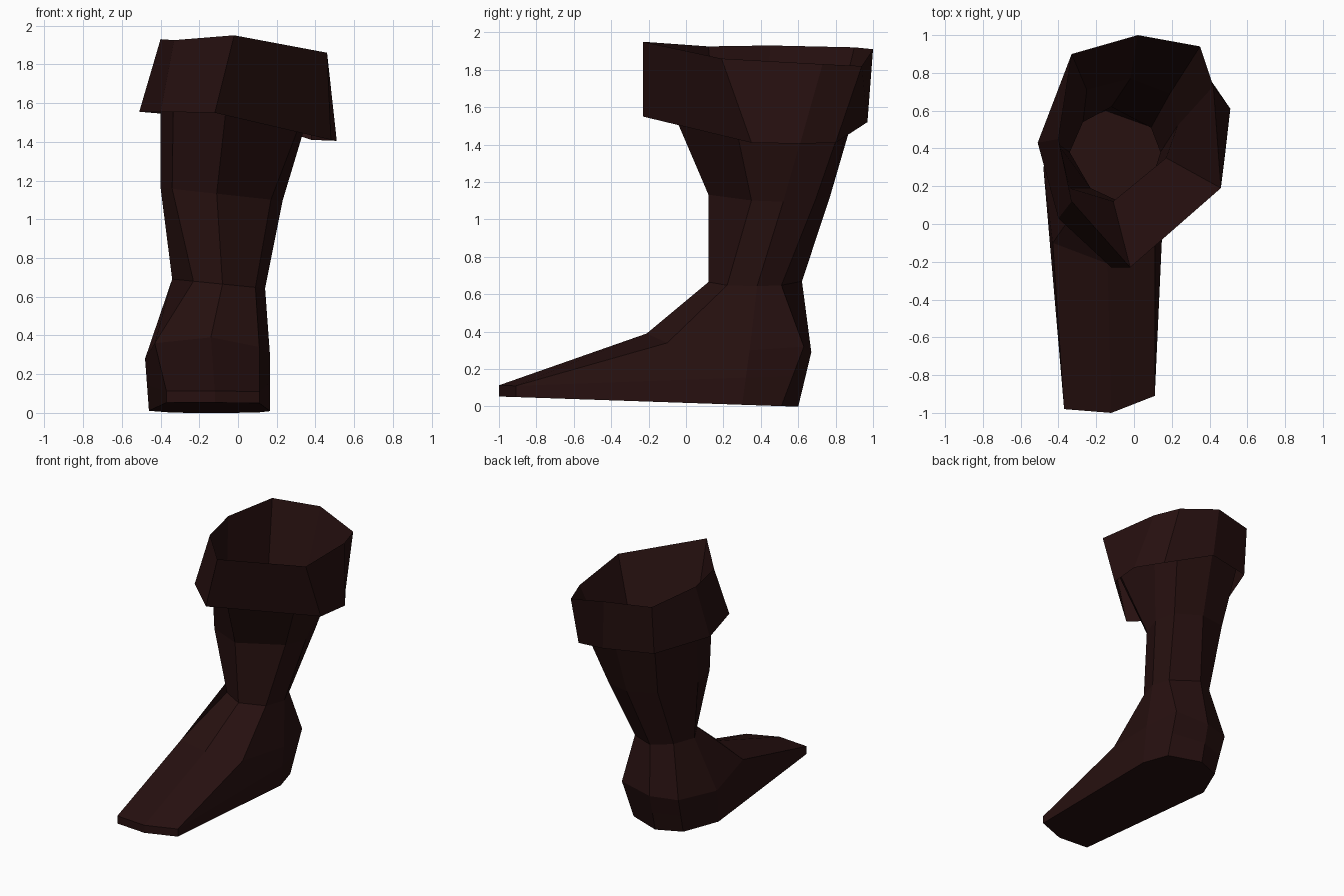
import bpy
import bmesh

leather = bpy.data.materials.new("dark_brown_leather")
leather.diffuse_color = (0.02, 0.0052, 0.005, 1)


def tilted(outline, z, slope_x=0.0, slope_y=0.0):
    """Lift a flat outline onto a tilted plane."""
    return [(x, y, z + slope_x * x + slope_y * y) for x, y in outline]


def loft(name, rings, closed_bottom=False):
    """Join equal rings with flat quads, from the top ring down."""
    bm = bmesh.new()
    loops = [[bm.verts.new(p) for p in ring] for ring in rings]
    n = len(rings[0])
    for up, low in zip(loops, loops[1:]):
        for i in range(n):
            j = (i + 1) % n
            bm.faces.new((up[i], low[i], low[j], up[j]))
    if closed_bottom:
        bm.faces.new(reversed(loops[-1]))
    mesh = bpy.data.meshes.new(name)
    bm.to_mesh(mesh)
    bm.free()
    mesh.materials.append(leather)
    obj = bpy.data.objects.new(name, mesh)
    bpy.context.collection.objects.link(obj)
    return obj


# Every ring runs front, right, back, left

# Open mouth of the boot, shared by shaft and cuff
rim = [(-0.02, -0.23, 1.95), (0.46, 0.19, 1.86), (0.42, 0.73, 1.83), (0.35, 0.94, 1.82),
       (0.02, 1.0, 1.91), (-0.33, 0.9, 1.92), (-0.40, 0.45, 1.93), (-0.33, 0.12, 1.925)]

# Shin and ankle
shin = tilted([(-0.11, 0.12), (0.17, 0.35), (0.23, 0.52), (0.19, 0.69),
               (-0.02, 0.77), (-0.25, 0.71), (-0.40, 0.42), (-0.34, 0.19)], 1.12, -0.11)
ankle = tilted([(-0.08, 0.12), (0.09, 0.22), (0.14, 0.38), (0.09, 0.51),
                (-0.12, 0.62), (-0.27, 0.54), (-0.34, 0.38), (-0.23, 0.19)], 0.657, -0.1)

# Instep and heel
instep = [(-0.14, -0.21, 0.39), (0.11, -0.10, 0.34), (0.165, 0.34, 0.30), (0.12, 0.63, 0.32),
          (-0.15, 0.67, 0.29), (-0.36, 0.61, 0.29), (-0.48, 0.30, 0.28), (-0.43, -0.10, 0.36)]

# Sole, rising slightly to the toe
sole = tilted([(-0.12, -1.0), (0.11, -0.91), (0.165, 0.3), (0.10, 0.51),
               (-0.15, 0.60), (-0.34, 0.52), (-0.46, 0.25), (-0.37, -0.98)], 0.0192, 0, -0.034)

# Blunt toe edge in front, halfway up the heel wall behind
toe_edge = [(x, y, z + 0.06) if y < -0.5 else
            tuple((a + b) / 2 for a, b in zip((x, y, z), above))
            for (x, y, z), above in zip(sole, instep)]

loft("boot", [rim, shin, ankle, instep, toe_edge, sole], closed_bottom=True)

# Folded cuff hanging from the rim
hem = [(-0.12, -0.23, 1.55), (0.48, 0.35, 1.41), (0.51, 0.61, 1.405), (0.38, 0.80, 1.41),
       (0.05, 0.97, 1.52), (-0.33, 0.87, 1.54), (-0.51, 0.43, 1.555), (-0.40, 0.03, 1.555)]
loft("folded_cuff", [rim, hem])
